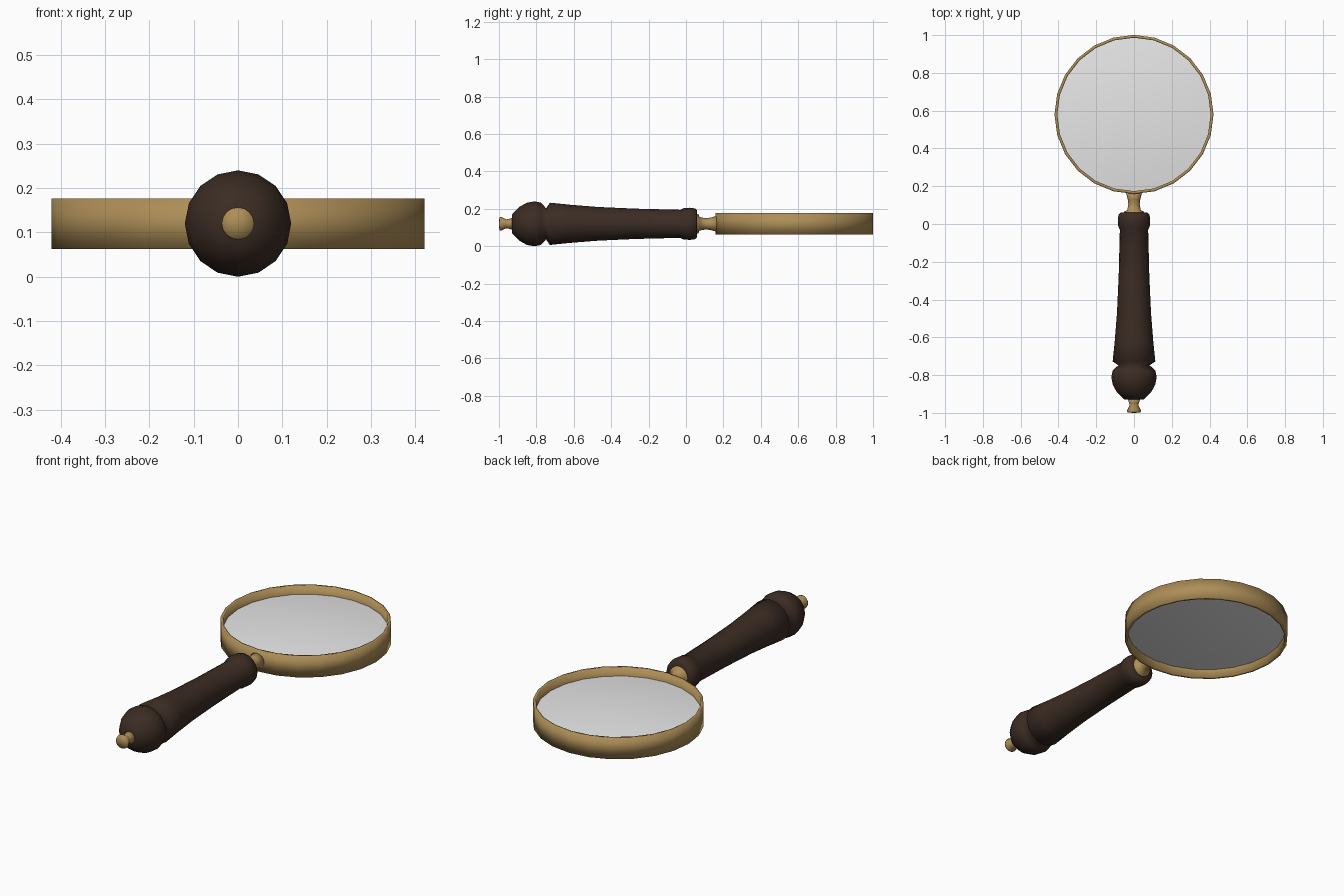
import bpy, bmesh, math
from mathutils import Vector

if "Cube" in bpy.data.objects:
    bpy.data.objects.remove(bpy.data.objects["Cube"])

AXIS_Z = 0.12      # height of the handle axis and lens plane
RING_Y = 0.58      # centre of the lens


def material(name, rgb, alpha=1.0):
    m = bpy.data.materials.new(name)
    m.diffuse_color = (*rgb, alpha)
    m.use_nodes = True
    m.node_tree.nodes["Principled BSDF"].inputs["Base Color"].default_value = m.diffuse_color
    return m


brass = material("brass", (0.42, 0.27, 0.095))
wood = material("dark wood", (0.044, 0.025, 0.017))
glass = material("glass", (0.82, 0.82, 0.82), 0.87)


def lathe(name, profile, segs, mat, place, closed=False, angle=180):
    """Spin (radius, height) points; place(u, v, h) maps them into the model."""
    bm = bmesh.new()
    rings = []
    for r, h in profile:
        if r == 0:
            rings.append([bm.verts.new(place(0, 0, h))] * segs)
        else:
            rings.append([bm.verts.new(place(r * math.sin(2 * math.pi * i / segs),
                                             r * math.cos(2 * math.pi * i / segs), h))
                          for i in range(segs)])
    pairs = list(zip(rings, rings[1:]))
    if closed:
        pairs.append((rings[-1], rings[0]))
    for a, b in pairs:
        for i in range(segs):
            j = (i + 1) % segs
            quad = list(dict.fromkeys((a[i], a[j], b[j], b[i])))
            bm.faces.new(quad)
    bmesh.ops.recalc_face_normals(bm, faces=bm.faces)
    me = bpy.data.meshes.new(name)
    bm.to_mesh(me)
    bm.free()
    me.materials.append(mat)
    ob = bpy.data.objects.new(name, me)
    bpy.context.collection.objects.link(ob)
    bpy.ops.object.select_all(action='DESELECT')
    ob.select_set(True)
    bpy.context.view_layer.objects.active = ob
    bpy.ops.object.shade_smooth_by_angle(angle=math.radians(angle))
    return ob


def along_y(u, v, h):
    return Vector((u, h, AXIS_Z + v))


def along_z(u, v, h):
    return Vector((u, RING_Y + v, AXIS_Z + h))


# Brass rim around the lens
lathe("lens_rim", [(0.421, -0.057), (0.421, 0.057), (0.406, 0.057), (0.406, -0.057)],
      24, brass, along_z, closed=True)

# Domed lens
dome = [(0.407 * math.sin(t * math.pi / 12), 0.010 + 0.026 * math.cos(t * math.pi / 12))
        for t in range(7)]
dome = [(0.407 * k / 6, 0.010 + 0.026 * (1 - (k / 6) ** 2)) for k in range(7)]
lathe("lens", dome + [(r, -h) for r, h in reversed(dome)], 24, glass, along_z, angle=40)

# Turned wooden handle with pommel bulb, groove, taper and collar bead
lathe("handle", [(0, -0.93), (0.05, -0.93), (0.09, -0.892), (0.113, -0.85),
                 (0.12, -0.81), (0.113, -0.775), (0.083, -0.748),
                 (0.113, -0.728), (0.102, -0.62), (0.09, -0.47), (0.081, -0.27),
                 (0.075, -0.03), (0.083, -0.015), (0.086, 0.02), (0.082, 0.05),
                 (0.07, 0.06), (0, 0.06)], 16, wood, along_y)

# Brass neck joining handle and rim
lathe("neck", [(0, 0.055), (0.053, 0.055), (0.053, 0.066), (0.036, 0.072),
               (0.03, 0.105), (0.033, 0.13), (0.043, 0.168), (0, 0.168)],
      16, brass, along_y)

# Brass finial at the end of the handle
lathe("finial", [(0, -1.0), (0.034, -0.998), (0.037, -0.988), (0.024, -0.962),
                 (0.025, -0.95), (0.034, -0.925), (0, -0.925)],
      16, brass, along_y)
